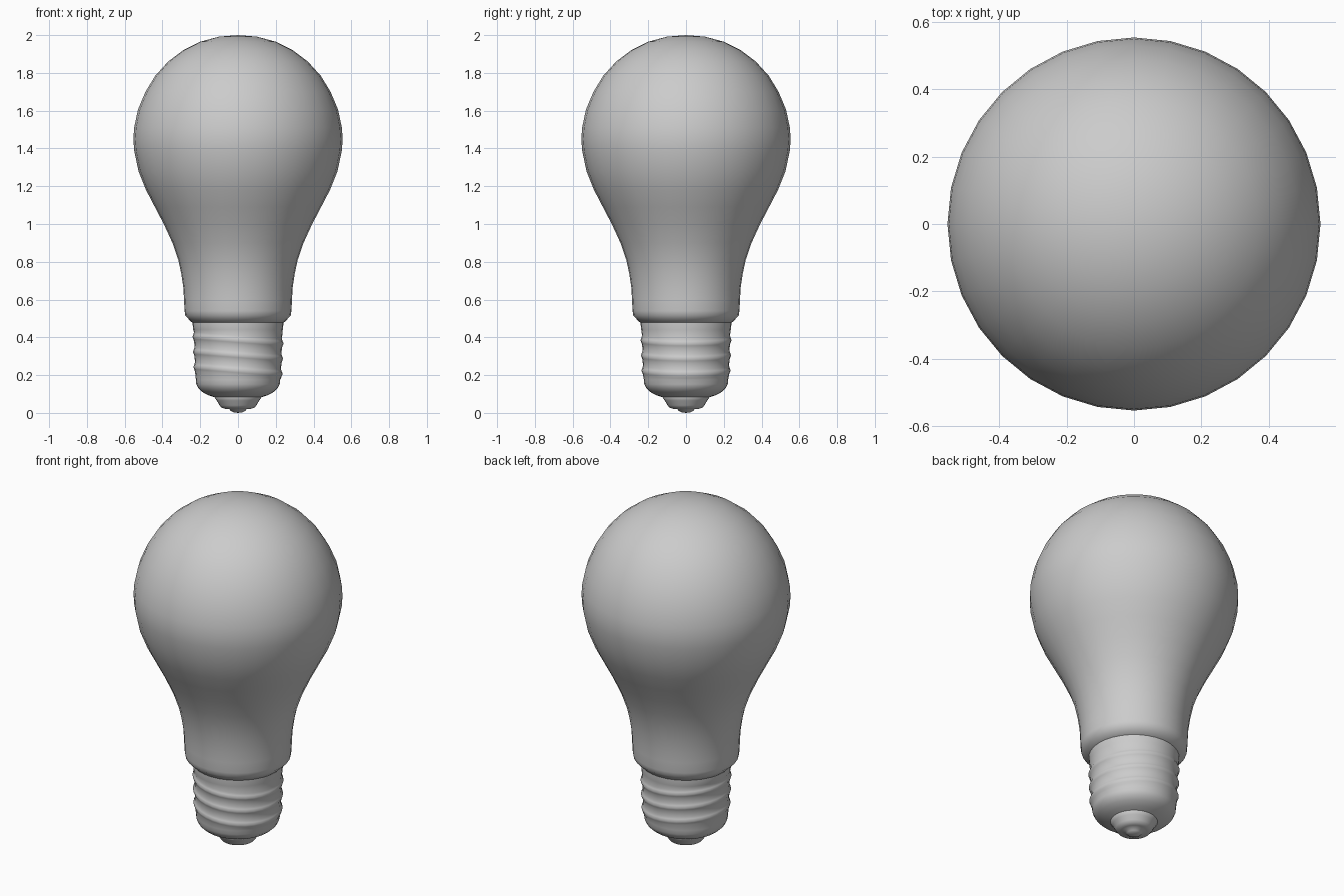
import bpy, bmesh, math

if "Cube" in bpy.data.objects:
    bpy.data.objects.remove(bpy.data.objects["Cube"])

SEG = 32

grey = bpy.data.materials.new("soft_grey")
grey.diffuse_color = (0.6, 0.6, 0.6, 1)
grey.use_nodes = True
grey.node_tree.nodes["Principled BSDF"].inputs["Base Color"].default_value = grey.diffuse_color


def lathe(name, profile, tilt=None, angle=40):
    """Spin (radius, z) points around z; tilt(z) leans a row down towards +x."""
    bm = bmesh.new()
    rows = []
    for r, z in profile:
        if r == 0:
            rows.append([bm.verts.new((0, 0, z))] * SEG)
            continue
        lean = tilt(z) if tilt else 0
        row = []
        for i in range(SEG):
            a = 2 * math.pi * i / SEG
            row.append(bm.verts.new((r * math.cos(a), r * math.sin(a), z - lean * math.cos(a))))
        rows.append(row)
    for lo, hi in zip(rows, rows[1:]):
        for i in range(SEG):
            j = (i + 1) % SEG
            corners = list(dict.fromkeys((lo[i], lo[j], hi[j], hi[i])))
            bm.faces.new(corners)
    bmesh.ops.recalc_face_normals(bm, faces=bm.faces)
    mesh = bpy.data.meshes.new(name)
    bm.to_mesh(mesh)
    bm.free()
    mesh.materials.append(grey)
    ob = bpy.data.objects.new(name, mesh)
    bpy.context.collection.objects.link(ob)
    bpy.ops.object.select_all(action='DESELECT')
    ob.select_set(True)
    bpy.context.view_layer.objects.active = ob
    bpy.ops.object.shade_smooth_by_angle(angle=math.radians(angle))
    return ob


# Glass globe narrowing to a neck, rolled under at the bottom
lathe("glass_bulb", [
    (0.225, 0.475), (0.245, 0.48), (0.262, 0.497), (0.279, 0.515), (0.283, 0.54),
    (0.286, 0.60), (0.289, 0.66), (0.300, 0.735), (0.316, 0.81), (0.347, 0.90),
    (0.393, 1.0), (0.440, 1.09), (0.487, 1.18), (0.527, 1.28), (0.550, 1.39),
    (0.554, 1.45), (0.550, 1.51), (0.530, 1.605), (0.490, 1.70), (0.438, 1.785),
    (0.370, 1.86), (0.290, 1.92), (0.200, 1.965), (0.100, 1.992), (0, 2.0)], angle=60)

# Screw cap: a slightly tapered sleeve with three slanted ridges
cap = [(0.10, 0.075), (0.125, 0.083), (0.155, 0.093), (0.188, 0.110), (0.210, 0.130),
       (0.221, 0.152), (0.223, 0.175)]
for z in (0.225, 0.305, 0.385):
    base = 0.221 + 0.03 * z
    cap += [(base, z - 0.024), (base + 0.004, z - 0.012), (base + 0.009, z),
            (base + 0.004, z + 0.012), (base, z + 0.024)]
cap += [(0.237, 0.44), (0.240, 0.465), (0.240, 0.485)]
lathe("screw_cap", cap, tilt=lambda z: 0.018 if 0.19 < z < 0.42 else 0, angle=60)

# Stepped contact at the foot
lathe("foot_contact", [
    (0, 0.0), (0.022, 0.003), (0.038, 0.010), (0.046, 0.020), (0.070, 0.022),
    (0.088, 0.028), (0.098, 0.040), (0.112, 0.065), (0.125, 0.083), (0.12, 0.10)], angle=60)
